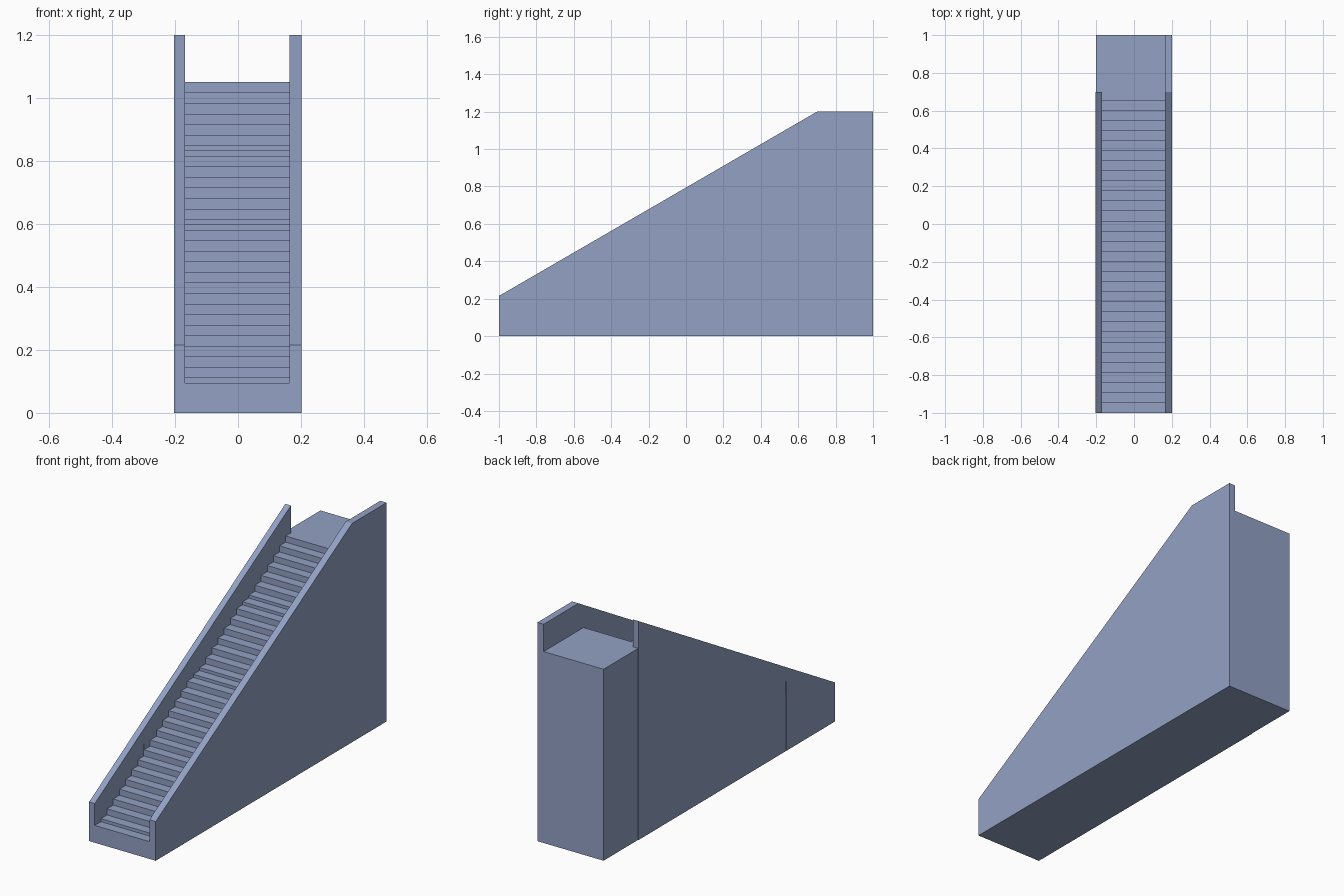
import bpy, bmesh

if "Cube" in bpy.data.objects:
    bpy.data.objects.remove(bpy.data.objects["Cube"])

# Blue-grey paint shared by all parts
paint = bpy.data.materials.new("blue_grey")
paint.diffuse_color = (0.288, 0.355, 0.55, 1.0)
paint.use_nodes = True
paint.node_tree.nodes["Principled BSDF"].inputs["Base Color"].default_value = paint.diffuse_color


def extrude_profile(name, pts, x0, x1):
    """Solid from a side profile of (y, z) points, extruded from x0 to x1."""
    bm = bmesh.new()
    face = bm.faces.new([bm.verts.new((x0, y, z)) for y, z in pts])
    new = bmesh.ops.extrude_face_region(bm, geom=[face])["geom"]
    verts = [v for v in new if isinstance(v, bmesh.types.BMVert)]
    bmesh.ops.translate(bm, verts=verts, vec=(x1 - x0, 0, 0))
    bmesh.ops.recalc_face_normals(bm, faces=bm.faces[:])
    mesh = bpy.data.meshes.new(name)
    bm.to_mesh(mesh)
    bm.free()
    mesh.materials.append(paint)
    obj = bpy.data.objects.new(name, mesh)
    bpy.context.collection.objects.link(obj)
    return obj


# Stair core: 31 risers, a few of them half height, ending in a landing
tread, rise = 1.655 / 31, 0.0335
half_risers = {0, 15, 16, 23, 24}
y, z = -1.0, 0.095
profile = [(-1.0, 0.0), (y, z)]
for i in range(31):
    y += tread
    profile.append((y, z))
    z += rise / 2 if i in half_risers else rise
    z = 1.05 if i == 30 else z
    profile.append((y, z))
profile += [(1.0, 1.05), (1.0, 0.0)]
extrude_profile("stair_core", profile, -0.2, 0.163)

# Right wall: sloped, then level beside the landing
slope = [(-1.0, 0.0), (-1.0, 0.215), (0.7, 1.2)]
extrude_profile("right_wall", slope + [(1.0, 1.2), (1.0, 0.0)], 0.163, 0.201)

# Left wall: stops at the landing, with a thin vertical seam
seam = [(-0.574, 0.0), (-0.574, 0.38), (-0.579, 0.38), (-0.579, 0.0)]
extrude_profile("left_wall", slope + [(0.7, 0.0)] + seam, -0.203, -0.169)
